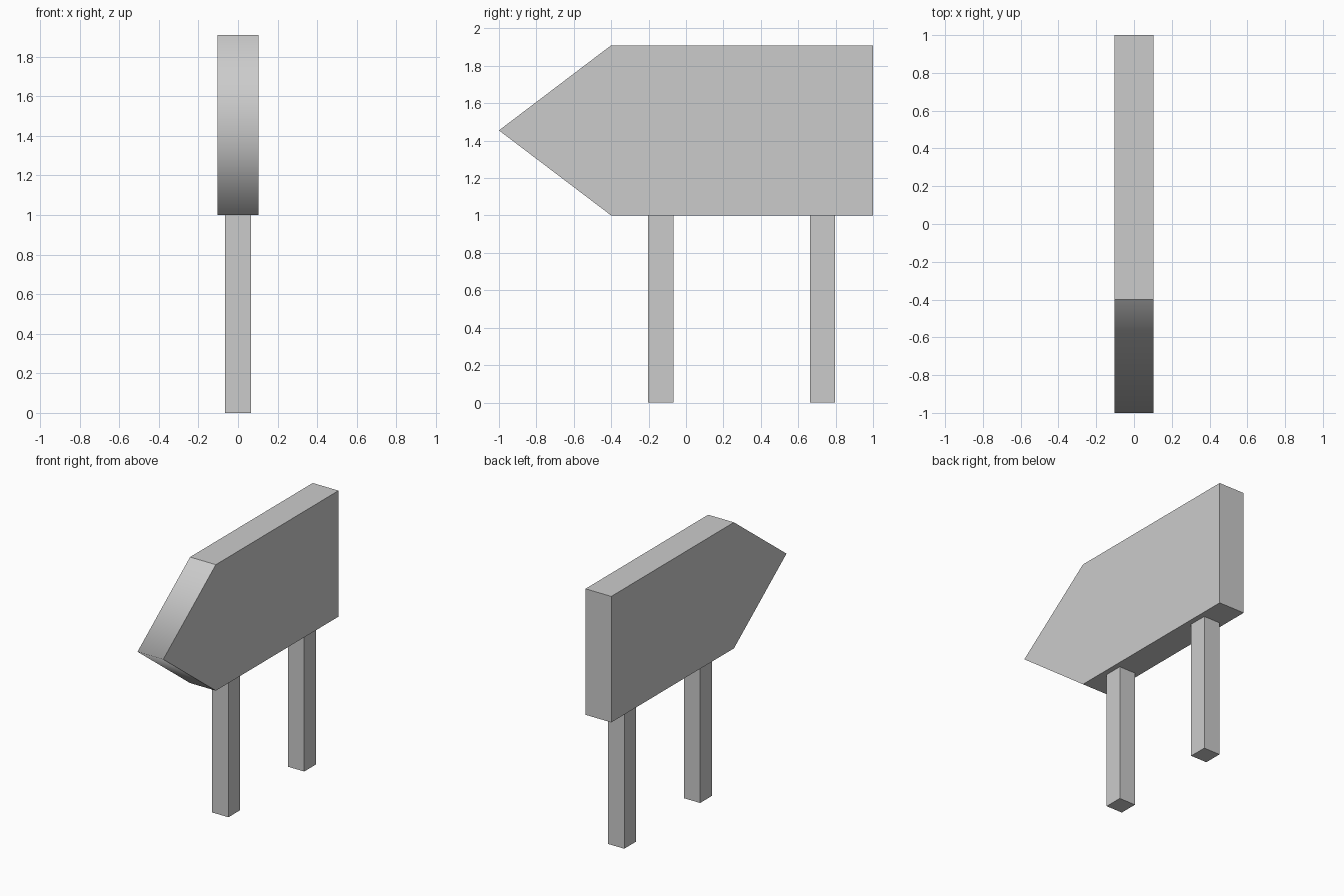
import bpy
import bmesh

if "Cube" in bpy.data.objects:
    bpy.data.objects.remove(bpy.data.objects["Cube"])


def extrude_profile(name, profile, half_width):
    """Extrude a (y, z) outline along x, centred on x = 0."""
    bm = bmesh.new()
    face = bm.faces.new([bm.verts.new((-half_width, y, z)) for y, z in profile])
    ext = bmesh.ops.extrude_face_region(bm, geom=[face])
    moved = [g for g in ext["geom"] if isinstance(g, bmesh.types.BMVert)]
    bmesh.ops.translate(bm, vec=(2 * half_width, 0, 0), verts=moved)
    bmesh.ops.recalc_face_normals(bm, faces=bm.faces)
    mesh = bpy.data.meshes.new(name)
    # Shading is blended only over the pointed end's nose edge
    for e in bm.edges:
        e.smooth = all(v.co.y < -0.99 for v in e.verts)
        if e.smooth:
            for f in e.link_faces:
                f.smooth = True
    bm.to_mesh(mesh)
    bm.free()
    obj = bpy.data.objects.new(name, mesh)
    bpy.context.collection.objects.link(obj)
    return obj


# Arrow-shaped sign board
extrude_profile(
    "sign_board",
    [(-1, 1.455), (-0.4, 1.0), (1, 1.0), (1, 1.91), (-0.4, 1.91)],
    0.103,
)

# Two square posts
for name, y in (("front_post", -0.135), ("rear_post", 0.73)):
    h = 0.067
    extrude_profile(name, [(y - h, 0), (y + h, 0), (y + h, 1), (y - h, 1)], 0.065)
